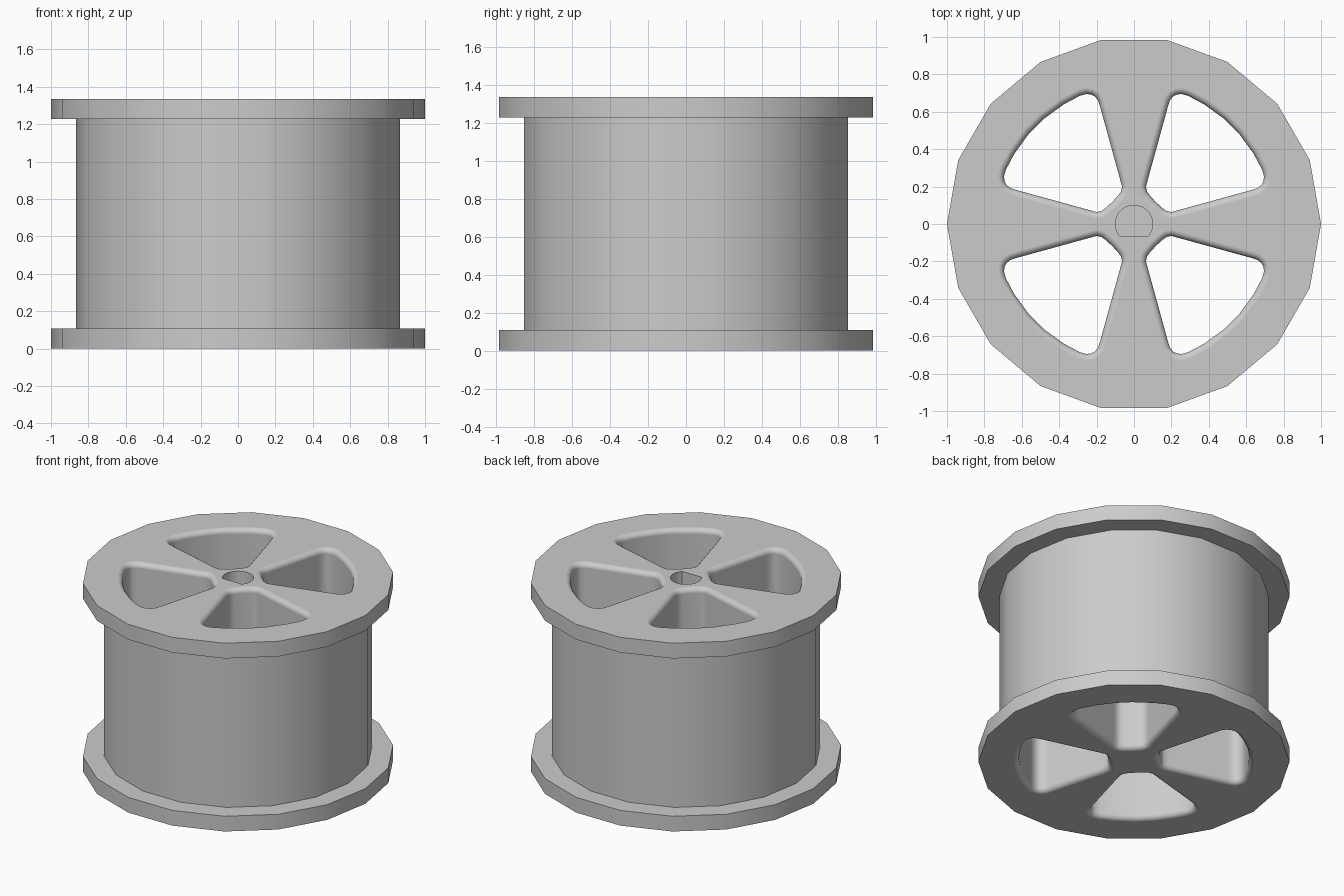
import bpy, bmesh, math

if "Cube" in bpy.data.objects:
    bpy.data.objects.remove(bpy.data.objects["Cube"], do_unlink=True)

HEIGHT, FLANGE, SIDES = 1.335, 0.108, 18
FILLET, STEPS = 0.035, 5

grey = bpy.data.materials.new("light grey plastic")
grey.use_nodes = True
colour = (0.6, 0.6, 0.6, 1)
grey.diffuse_color = colour
grey.node_tree.nodes["Principled BSDF"].inputs["Base Color"].default_value = colour


def loft(name, layers):
    """Solid through stacked outlines, each given as (z, [(x, y), ...])."""
    bm = bmesh.new()
    rings = [[bm.verts.new((x, y, z)) for x, y in pts] for z, pts in layers]
    for a, b in zip(rings, rings[1:]):
        for i in range(len(a)):
            j = (i + 1) % len(a)
            bm.faces.new((a[i], a[j], b[j], b[i]))
    bm.faces.new(rings[0][::-1])
    bm.faces.new(rings[-1])
    bmesh.ops.recalc_face_normals(bm, faces=bm.faces)
    mesh = bpy.data.meshes.new(name)
    bm.to_mesh(mesh)
    bm.free()
    mesh.materials.append(grey)
    ob = bpy.data.objects.new(name, mesh)
    bpy.context.collection.objects.link(ob)
    return ob


def circle(radius, sides):
    return [(radius * math.cos(math.tau * i / sides), radius * math.sin(math.tau * i / sides))
            for i in range(sides)]


def offset(pts, d):
    """Move a counter-clockwise outline outwards by d."""
    out = []
    for i, (x, y) in enumerate(pts):
        (ax, ay), (bx, by) = pts[i - 1], pts[(i + 1) % len(pts)]
        n = math.hypot(bx - ax, by - ay)
        out.append((x + d * (by - ay) / n, y - d * (bx - ax) / n))
    return out


# Drum with a flange at each end
rim, drum = circle(1, SIDES), circle(0.865, SIDES)
spool = loft("spool", [(0, rim), (FLANGE, rim), (FLANGE, drum),
                       (HEIGHT - FLANGE, drum), (HEIGHT - FLANGE, rim), (HEIGHT, rim)])

# Window outline: one half, mirrored about the diagonal
half = [(0.155, 0.083), (0.175, 0.069), (0.2, 0.064), (0.23, 0.072), (0.63, 0.182),
        (0.658, 0.191), (0.68, 0.207), (0.692, 0.228), (0.695, 0.255), (0.685, 0.29),
        (0.64, 0.375), (0.56, 0.485)]
window = [(0.117, 0.117)] + half + [(y, x) for x, y in reversed(half)]

# Window cutter layers flare out at both ends to leave rounded edges
flare = [(-0.1, FILLET)]
for k in range(STEPS + 1):
    t = k / STEPS * math.pi / 2
    flare.append((FILLET * (1 - math.cos(t)), FILLET * (1 - math.sin(t))))
flare += [(HEIGHT - z, d) for z, d in reversed(flare)]

cutters = []
for q in range(4):
    c, s = round(math.cos(q * math.pi / 2)), round(math.sin(q * math.pi / 2))
    turned = [(c * x - s * y, s * x + c * y) for x, y in window]
    cutters.append(loft("window_cutter", [(z, offset(turned, d)) for z, d in flare]))

# Blind D-shaped shaft hole in the top
start = math.asin(-0.065 / 0.1)
sweep = math.pi - 2 * start
shaft = [(0.1 * math.cos(start + sweep * i / 20), 0.1 * math.sin(start + sweep * i / 20))
         for i in range(21)]
cutters.append(loft("shaft_cutter", [(HEIGHT - 0.6, shaft), (HEIGHT + 0.1, shaft)]))

for cutter in cutters:
    cut = spool.modifiers.new("cut", 'BOOLEAN')
    cut.operation, cut.solver, cut.object = 'DIFFERENCE', 'EXACT', cutter
    cutter.hide_render = True

# Bake the cuts and remove the cutters
depsgraph = bpy.context.evaluated_depsgraph_get()
baked = bpy.data.meshes.new_from_object(spool.evaluated_get(depsgraph))
spool.modifiers.clear()
spool.data = baked
for cutter in cutters:
    bpy.data.objects.remove(cutter, do_unlink=True)

# Smooth curved walls, crisp rims, flat end faces
bpy.ops.object.select_all(action='DESELECT')
spool.select_set(True)
bpy.context.view_layer.objects.active = spool
bpy.ops.object.shade_smooth_by_angle(angle=math.radians(35))
weighted = spool.modifiers.new("even_shading", 'WEIGHTED_NORMAL')
weighted.keep_sharp = True
